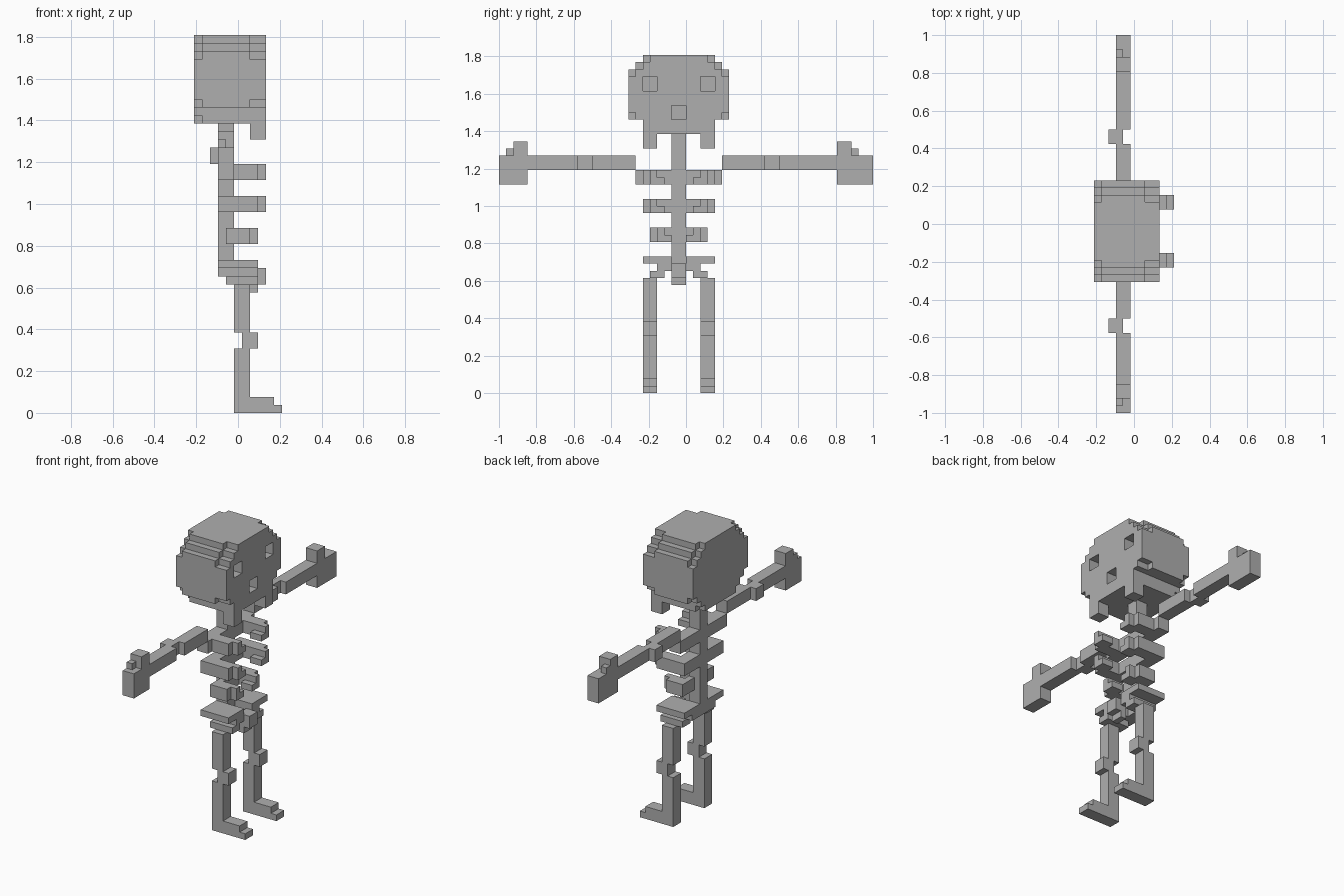
import bpy, bmesh
from mathutils import Vector

if "Cube" in bpy.data.objects:
    bpy.data.objects.remove(bpy.data.objects["Cube"])

V = 1 / 26                                   # edge of one cube
ORIGIN = Vector((-5.5 * V, -1.0, 0.0))       # corner of the cube grid
parts = {}


def box(part, x, y, z, cut=False):
    """Add (or remove) a block of cubes, given as index ranges."""
    cells = {(i, j, k) for i in range(*x) for j in range(*y) for k in range(*z)}
    s = parts.setdefault(part, set())
    if cut:
        s -= cells
    else:
        s |= cells


def pair(part, x, y, z, cut=False):
    """Block plus its mirror about the body's centre line (index 25)."""
    box(part, x, y, z, cut)
    box(part, x, (50 - y[1], 50 - y[0]), z, cut)


# Skull: stacked layers, narrower at the front and back rims
for k in range(36, 47):
    half = 5 if k < 38 else min(7, 7 - (k - 44))
    for i in range(9):
        rim = i in (0, 7, 8) and (k == 38 or k >= 44) or (i == 0 and k == 36)
        h = half - (1 if rim else 0)
        box("skull", (i, i + 1), (25 - h, 25 + h), (k, k + 1))
pair("skull", (7, 9), (20, 22), (42, 44), cut=True)      # eye sockets
box("skull", (7, 9), (24, 26), (38, 40), cut=True)       # nose hole
pair("jaw", (7, 9), (20, 22), (34, 36))

# Spine
box("spine", (3, 5), (24, 26), (17, 36))

# Ribs: rear bar, side bar, curled tip
for n, (z, outer, side, x0, x1) in enumerate(
        [(29, 19, 20, 3, 9), (25, 20, 20, 3, 9), (21, 21, 21, 4, 8)]):
    name = f"rib_{n + 1}"
    pair(name, (x0, 5), (outer, 24), (z, z + 2))
    pair(name, (x0, x1 - 1), (side, side + 2), (z, z + 2))
    pair(name, (x1 - 1, x1), (side + 1, side + 2), (z, z + 2))
    pair(name, (x1 - 2, x1), (side + 2, side + 3), (z, z + 1))

# Pelvis
box("pelvis", (3, 5), (22, 28), (17, 19))
pair("pelvis", (3, 8), (20, 22), (18, 19))
pair("pelvis", (4, 8), (22, 24), (17, 19))
pair("pelvis", (4, 8), (21, 23), (16, 17))
box("pelvis", (7, 9), (24, 26), (16, 18))
box("pelvis", (7, 8), (24, 26), (15, 16))

# Arms with set-back elbows
for side, (a, b, e) in {"left": (4, 19, 11), "right": (31, 47, 37)}.items():
    box(f"{side}_arm", (3, 5), (a, b), (31, 33))
    box(f"{side}_arm", (3, 5), (e, e + 2), (31, 33), cut=True)
    box(f"{side}_arm", (2, 4), (e, e + 2), (31, 33))

# Hands with raised thumb
for side, (a, b, t, s) in {"left": (0, 4, 2, 1), "right": (47, 52, 47, 49)}.items():
    box(f"{side}_hand", (3, 5), (a, b), (29, 33))
    box(f"{side}_hand", (3, 5), (t, t + 2), (33, 35))
    box(f"{side}_hand", (3, 4), (s, s + 1), (33, 34))

# Legs with forward knees, and feet
for side, j in {"left": 20, "right": 28}.items():
    y = (j, j + 2)
    box(f"{side}_leg", (5, 7), y, (2, 8))
    box(f"{side}_leg", (6, 8), y, (8, 10))
    box(f"{side}_leg", (5, 7), y, (10, 16))
    box(f"{side}_foot", (5, 9), y, (0, 2))
    box(f"{side}_foot", (9, 10), y, (0, 2))
    box(f"{side}_foot", (10, 11), y, (0, 1))

# Turn the cubes into surfaces, keeping only outside faces
bone = bpy.data.materials.new("bone grey")
bone.diffuse_color = (0.43, 0.43, 0.43, 1)
bone.use_nodes = True
bone.node_tree.nodes["Principled BSDF"].inputs["Base Color"].default_value = bone.diffuse_color
solid = set().union(*parts.values())
used = set()
for name, cells in parts.items():
    bm = bmesh.new()
    for c in sorted(cells - used):
        for axis in range(3):
            for sign in (0, 1):
                n = list(c)
                n[axis] += 2 * sign - 1
                if tuple(n) in solid:
                    continue
                u, w = (axis + 1) % 3, (axis + 2) % 3
                quad = []
                for du, dw in ((0, 0), (1, 0), (1, 1), (0, 1)):
                    p = Vector(c)
                    p[axis] += sign
                    p[u] += du
                    p[w] += dw
                    quad.append(bm.verts.new(ORIGIN + p * V))
                bm.faces.new(quad if sign else quad[::-1])
    used |= cells
    bmesh.ops.remove_doubles(bm, verts=bm.verts, dist=V * 0.01)
    mesh = bpy.data.meshes.new(name)
    bm.to_mesh(mesh)
    bm.free()
    mesh.materials.append(bone)
    bpy.context.collection.objects.link(bpy.data.objects.new(name, mesh))
